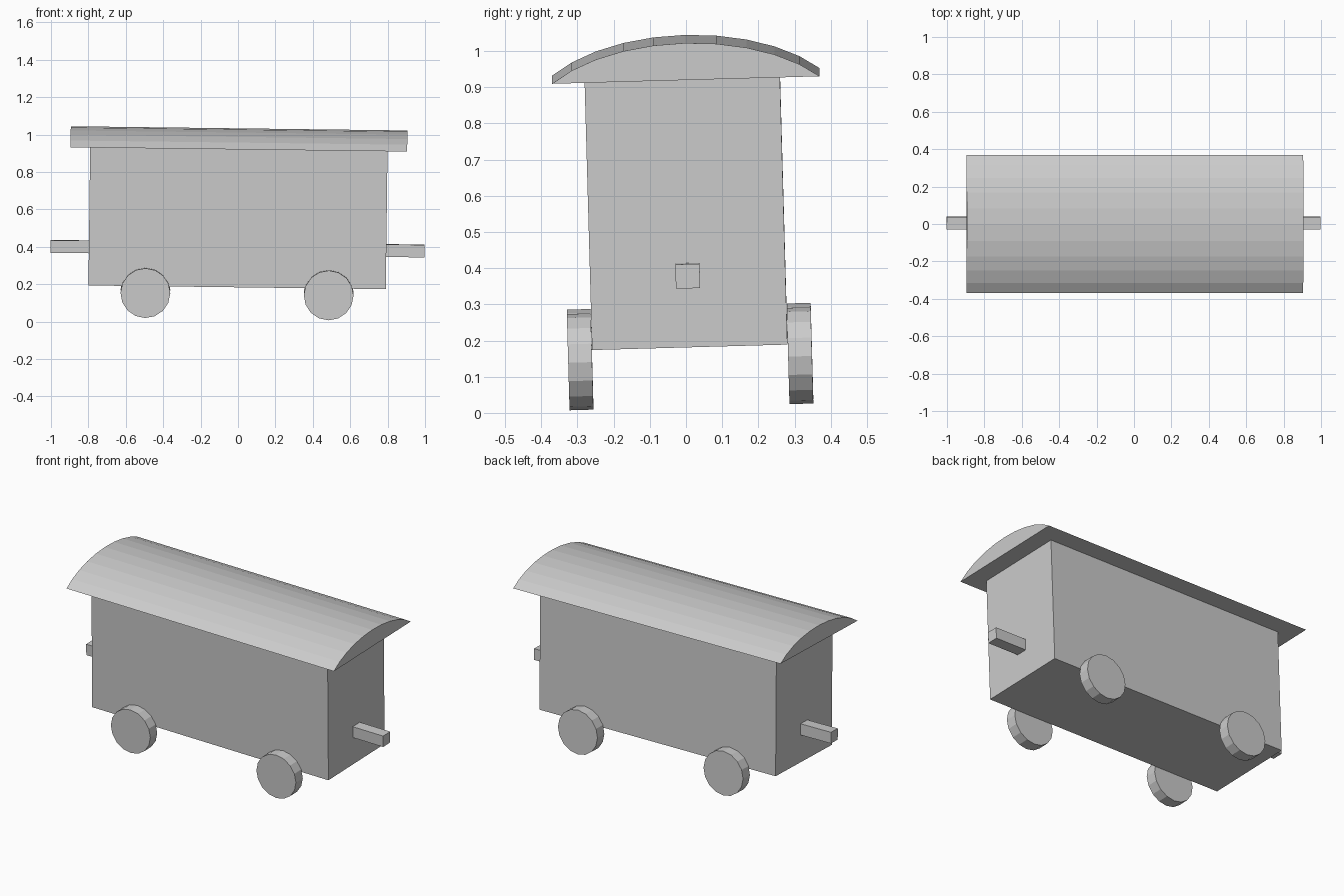
import bpy
import bmesh
from math import sin, cos, radians
from mathutils import Matrix, Vector

cube = bpy.data.objects.get("Cube")
if cube:
    bpy.data.objects.remove(cube, do_unlink=True)

# One plain grey for the whole wagon
grey = bpy.data.materials.new("plain grey")
grey.use_nodes = True
GREY = (0.6, 0.6, 0.6, 1)
grey.diffuse_color = GREY
grey.node_tree.nodes["Principled BSDF"].inputs["Base Color"].default_value = GREY

# The wagon leans slightly about its body centre
TILT = (Matrix.Translation((0, 0, 0.561))
        @ Matrix.Rotation(0.0125, 4, "Y") @ Matrix.Rotation(0.028, 4, "X"))


def finish(name, bm):
    bmesh.ops.recalc_face_normals(bm, faces=bm.faces)
    bm.transform(TILT)
    mesh = bpy.data.meshes.new(name)
    bm.to_mesh(mesh)
    bm.free()
    mesh.materials.append(grey)
    obj = bpy.data.objects.new(name, mesh)
    bpy.context.collection.objects.link(obj)


def box(name, centre, size):
    bm = bmesh.new()
    bmesh.ops.create_cube(bm, size=1, matrix=Matrix.Translation(centre) @ Matrix.Diagonal((*size, 1)))
    finish(name, bm)


def wheel(name, centre, radius, width):
    bm = bmesh.new()
    bmesh.ops.create_cone(bm, cap_ends=True, segments=16, radius1=radius, radius2=radius, depth=width,
                          matrix=Matrix.Translation(centre) @ Matrix.Rotation(radians(90), 4, "X"))
    finish(name, bm)


def arched_roof(name, length, base_z, offset_y):
    # Segment of a flattened cylinder, closed underneath
    bm = bmesh.new()
    half_angle = radians(56.25)
    profile = []
    for i in range(-5, 6):
        a = half_angle * i / 5
        profile.append(bm.verts.new((-length / 2, offset_y + 0.445 * sin(a),
                                     base_z + 0.23 * (cos(a) - cos(half_angle)))))
    end = bm.faces.new(profile)
    extruded = bmesh.ops.extrude_face_region(bm, geom=[end], use_keep_orig=True)
    moved = [v for v in extruded["geom"] if isinstance(v, bmesh.types.BMVert)]
    bmesh.ops.translate(bm, verts=moved, vec=Vector((length, 0, 0)))
    finish(name, bm)


box("wagon_body", (0, 0, 0), (1.59, 0.54, 0.74))
arched_roof("arched_roof", 1.8, 0.37, 0.01)

# Couplers and wheels on both ends
for end, x in (("left", 1), ("right", -1)):
    box(end + "_coupler", (x * 0.897, 0, -0.171), (0.205, 0.067, 0.067))
    for side, y in (("front", -1), ("back", 1)):
        wheel(f"{side}_{end}_wheel", (x * 0.49, y * 0.304, -0.4055), 0.133, 0.066)
